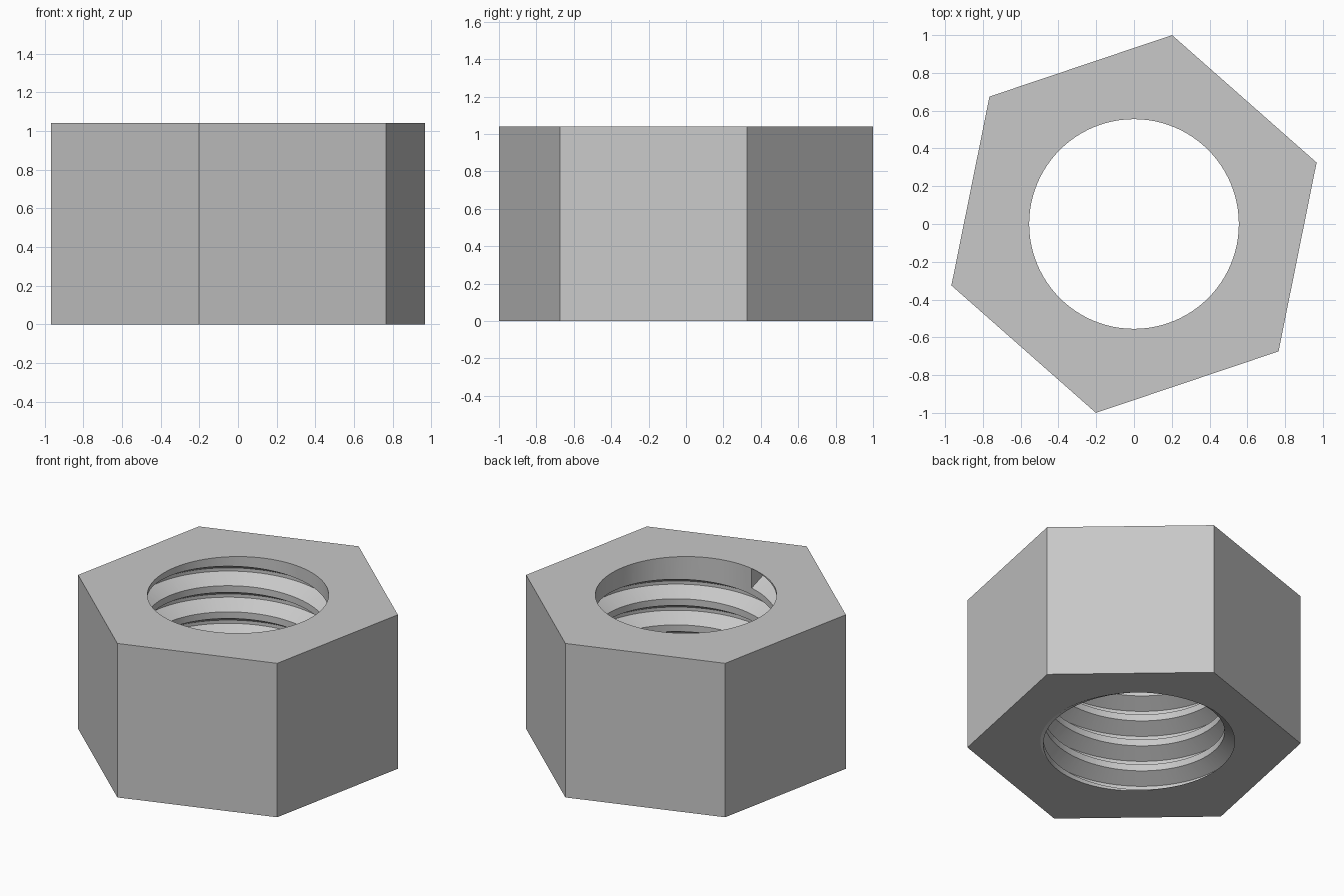
import bpy, bmesh
from math import cos, sin, radians, tan, tau

if "Cube" in bpy.data.objects:
    bpy.data.objects.remove(bpy.data.objects["Cube"])

HEIGHT = 1.04
HEX_R = 1.02
BORE_R = 0.555
ROOT_R = 0.65
PITCH = 0.1766
START = radians(-101.4)   # a hexagon corner, where the thread begins
STEPS = 96                # segments per turn

steel = bpy.data.materials.new("steel grey")
steel.use_nodes = True
colour = (0.58, 0.58, 0.58, 1)
steel.diffuse_color = colour
steel.node_tree.nodes["Principled BSDF"].inputs["Base Color"].default_value = colour


def sweep(name, rings):
    """Skin a list of equal closed rings into a capped solid."""
    bm = bmesh.new()
    loops = [[bm.verts.new(p) for p in ring] for ring in rings]
    n = len(loops[0])
    for a, b in zip(loops, loops[1:]):
        for i in range(n):
            j = (i + 1) % n
            bm.faces.new((a[i], a[j], b[j], b[i]))
    bm.faces.new(loops[0])
    bm.faces.new(loops[-1])
    bmesh.ops.recalc_face_normals(bm, faces=bm.faces)
    mesh = bpy.data.meshes.new(name)
    bm.to_mesh(mesh)
    bm.free()
    mesh.materials.append(steel)
    obj = bpy.data.objects.new(name, mesh)
    bpy.context.collection.objects.link(obj)
    return obj


def polygon(radius, sides, z):
    angles = [START + tau * i / sides for i in range(sides)]
    return [(radius * cos(a), radius * sin(a), z) for a in angles]


# Hexagonal body
nut = sweep("hex_nut", [polygon(HEX_R, 6, z) for z in (0, HEIGHT)])

# Plain bore cutter
bore = sweep("bore_cutter", [polygon(BORE_R, STEPS, z) for z in (-0.2, HEIGHT + 0.2)])

# Thread cutter: a trapezoid wound downwards and out through the bottom
inner_r = BORE_R - 0.02
root_half = PITCH / 16
slope = tan(radians(30))
inner_half = root_half + (ROOT_R - inner_r) * slope
mouth_half = root_half + (ROOT_R - BORE_R) * slope
profile = [(inner_r, -inner_half), (ROOT_R, -root_half),
           (ROOT_R, root_half), (inner_r, inner_half)]
top = HEIGHT - mouth_half - 0.001
turns = (top + 0.12) / PITCH
rings = []
for k in range(int(turns * STEPS) + 1):
    a = START - tau * k / STEPS
    z = top - PITCH * k / STEPS
    rings.append([(r * cos(a), r * sin(a), z + dz) for r, dz in profile])
thread = sweep("thread_cutter", rings)

# Cut the bore and the thread
bpy.ops.object.select_all(action="DESELECT")
bpy.context.view_layer.objects.active = nut
nut.select_set(True)
for cutter in (bore, thread):
    cutter.hide_render = True
    mod = nut.modifiers.new(cutter.name, "BOOLEAN")
    mod.operation = "DIFFERENCE"
    mod.solver = "EXACT"
    mod.object = cutter
    bpy.ops.object.modifier_apply(modifier=mod.name)
    bpy.data.objects.remove(cutter)

bpy.ops.object.shade_smooth_by_angle(angle=radians(25))
